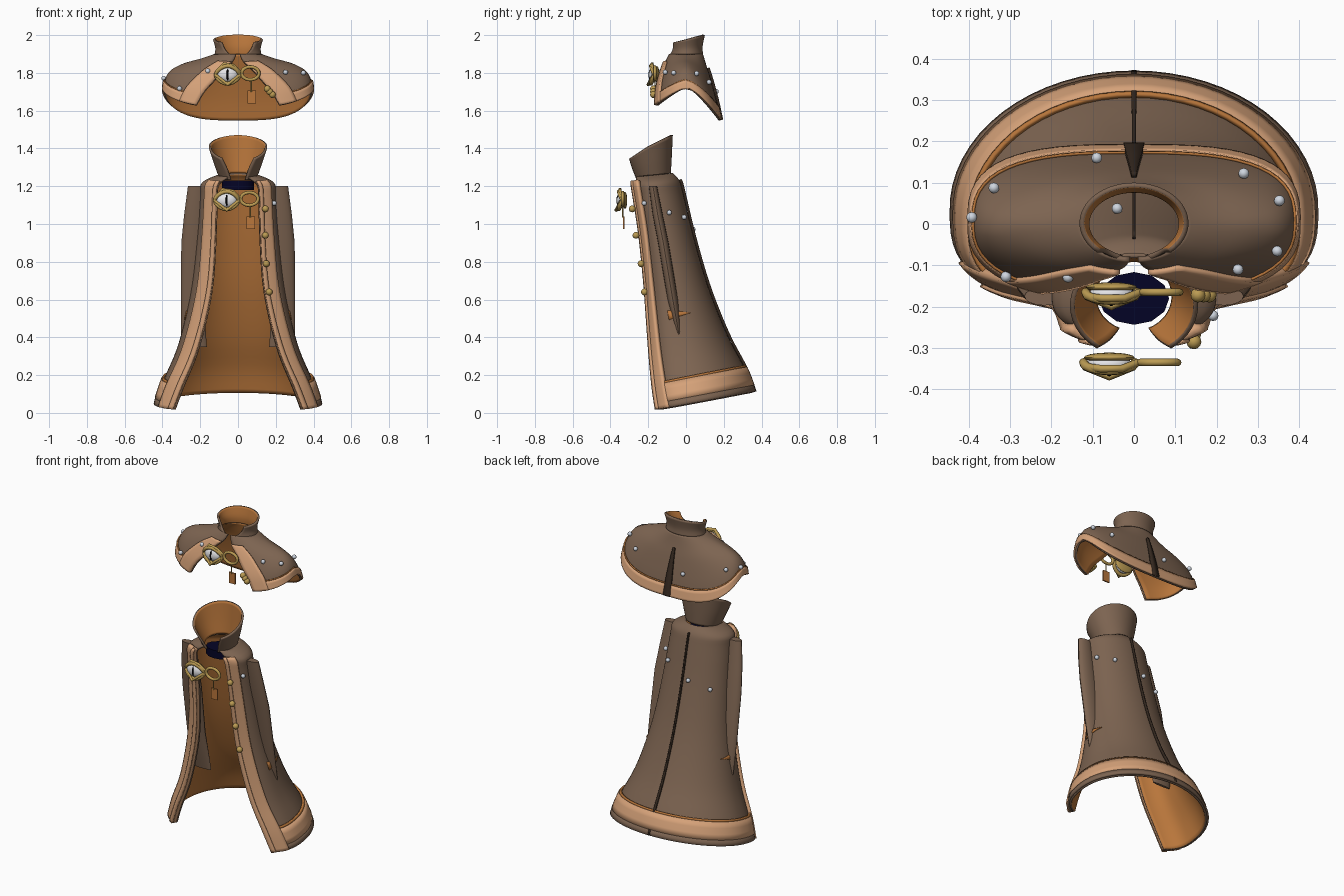
import bpy, bmesh, math
from mathutils import Vector
from mathutils.bvhtree import BVHTree

if "Cube" in bpy.data.objects:
    bpy.data.objects.remove(bpy.data.objects["Cube"])

def material(name, r, g, b):
    m = bpy.data.materials.new(name)
    m.diffuse_color = (*[(c / 255) ** 2.2 for c in (r, g, b)], 1)
    m.use_nodes = True
    m.node_tree.nodes["Principled BSDF"].inputs["Base Color"].default_value = m.diffuse_color
    return m

BROWN = material("brown cloth", 124, 100, 82)
ORANGE = material("orange lining", 184, 118, 62)
TAN = material("tan trim", 212, 160, 120)
DARK = material("dark seam", 55, 44, 36)
GOLD = material("gold", 186, 154, 84)
SILVER = material("silver", 205, 212, 222)
WHITE = material("eye white", 232, 232, 235)
BLACK = material("black", 8, 8, 10)
NAVY = material("navy", 12, 12, 42)

def finish(name, bm, *mats, angle=40):
    me = bpy.data.meshes.new(name)
    bm.to_mesh(me)
    bm.free()
    ob = bpy.data.objects.new(name, me)
    bpy.context.collection.objects.link(ob)
    for m in mats:
        me.materials.append(m)
    bpy.ops.object.select_all(action='DESELECT')
    ob.select_set(True)
    bpy.context.view_layer.objects.active = ob
    bpy.ops.object.shade_smooth_by_angle(angle=math.radians(angle))
    return ob

def spow(a, e):
    return math.copysign(abs(a) ** e, a)

def garment(rows, mid, front_n, back_n, zexp):
    """Surface open at the front. Rows, top to bottom:
    z front, z side, z back, half width, y front, y back, half opening."""
    def row(v):
        f = min(max(v, 0), 1) * (len(rows) - 1)
        i = min(int(f), len(rows) - 2)
        t = f - i
        a, b, c, d = (rows[min(max(k, 0), len(rows) - 1)] for k in (i - 1, i, i + 1, i + 2))
        return [q + .5 * t * (r - p + t * (2 * p - 5 * q + 4 * r - s + t * (3 * (q - r) + s - p)))
                for p, q, r, s in zip(a, b, c, d)]
    def point(u, v):
        zf, zs, zb, rx, yf, yb, xo = row(v)
        nf, nb = (n[0] + (n[1] - n[0]) * v for n in (front_n, back_n))
        a = math.asin(min(.99, max(0, xo / rx) ** (nf / 2)))
        th = a + u * (2 * math.pi - 2 * a)
        s, c = math.sin(th), math.cos(th)
        n = nf if c > 0 else nb
        x, k = rx * spow(s, 2 / n), abs(c) ** (2 / n)
        yc = yf + mid * (yb - yf)
        y, z = (yf, zf) if c > 0 else (yb, zb)
        return Vector((x, yc + (y - yc) * k, zs + (z - zs) * k ** zexp))
    return point

def patch(name, f, mats, u0=0, u1=1, v0=0, v1=1, nu=48, nv=24, off=0, thick=.012, taper=False):
    """Part of a garment surface, lifted by off and thickened inward."""
    bm = bmesh.new()
    grid = []
    for i in range(nu + 1):
        s = i / nu
        u = u0 + (u1 - u0) * s
        col = []
        for j in range(nv + 1):
            h = (j / nv - .5) * (max(.05, 1 - s) if taper else 1) + .5
            v = v0 + (v1 - v0) * h
            e = .004
            du = f(min(u + e, 1), v) - f(max(u - e, 0), v)
            dv = f(u, min(v + e, 1)) - f(u, max(v - e, 0))
            col.append(bm.verts.new(f(u, v) + dv.cross(du).normalized() * off))
        grid.append(col)
    for i in range(nu):
        for j in range(nv):
            q = [grid[i][j], grid[i][j + 1], grid[i + 1][j + 1], grid[i + 1][j]]
            bm.faces.new(q if u1 > u0 else q[::-1])
    ob = finish(name, bm, *mats)
    mod = ob.modifiers.new("thickness", 'SOLIDIFY')
    mod.thickness, mod.offset = thick, -1
    mod.material_offset = len(mats) - 1
    return ob

def ball(name, loc, size, mat, seg=12):
    bm = bmesh.new()
    bmesh.ops.create_uvsphere(bm, u_segments=seg, v_segments=seg // 2 + 2, radius=1)
    bmesh.ops.scale(bm, vec=size, verts=bm.verts)
    bmesh.ops.translate(bm, vec=loc, verts=bm.verts)
    return finish(name, bm, mat, angle=60)

def box(name, loc, size, mat):
    bm = bmesh.new()
    bmesh.ops.create_cube(bm, size=1)
    bmesh.ops.scale(bm, vec=size, verts=bm.verts)
    bmesh.ops.translate(bm, vec=loc, verts=bm.verts)
    return finish(name, bm, mat)

def wire(name, pts, r, mat, closed=True):
    cu = bpy.data.curves.new(name, 'CURVE')
    cu.dimensions, cu.bevel_depth, cu.bevel_resolution = '3D', r, 2
    sp = cu.splines.new('POLY')
    sp.points.add(len(pts) - 1)
    for p, q in zip(sp.points, pts):
        p.co = (*q, 1)
    sp.use_cyclic_u = closed
    cu.materials.append(mat)
    ob = bpy.data.objects.new(name, cu)
    bpy.context.collection.objects.link(ob)
    bpy.ops.object.select_all(action='DESELECT')
    ob.select_set(True)
    bpy.context.view_layer.objects.active = ob
    bpy.ops.object.convert(target='MESH')

def studs(name, ob, spots, r, mat):
    tree = BVHTree.FromPolygons([v.co for v in ob.data.vertices],
                                [p.vertices for p in ob.data.polygons])
    for p in spots:
        co, no, _, _ = tree.find_nearest(Vector(p))
        ball(name, co + no * r * .8, (r, r, r), mat)

# Long coat
coat = garment([
    (1.25, 1.26, 1.27, .105, -.27, -.07, .05),
    (1.21, 1.22, 1.23, .19, -.275, -.035, .10),
    (1.14, 1.15, 1.16, .20, -.265, -.015, .11),
    (.95, .95, .95, .215, -.235, .035, .115),
    (.70, .71, .72, .24, -.21, .10, .13),
    (.50, .52, .54, .275, -.20, .165, .165),
    (.30, .335, .38, .325, -.195, .235, .22),
    (.13, .17, .23, .395, -.19, .315, .29),
    (.01, .05, .11, .435, -.18, .36, .335)], .4, (2.4, 3), (2, 2), 1)
coat_ob = patch("coat", coat, (BROWN, ORANGE), nu=56, nv=32)
patch("coat_hem_lip", coat, (BROWN,), v0=.95, v1=1, nv=2, off=.012, thick=.014)
patch("coat_hem_band", coat, (TAN,), v0=.868, v1=.955, nv=3, off=.015, thick=.017)
patch("coat_hem_piping", coat, (ORANGE,), v0=.858, v1=.868, nv=1, off=.012, thick=.012)
patch("coat_back_seam", coat, (DARK,), u0=.497, u1=.503, v0=.12, v1=1, nu=1, off=.014, thick=.014)
for side, e in (("right", lambda a: a), ("left", lambda a: 1 - a)):
    patch("coat_edge_trim_" + side, coat, (TAN,), e(0), e(.085), .1, 1, 5, 32, .02, .022)
    patch("coat_edge_piping_" + side, coat, (TAN,), e(0), e(.022), .1, 1, 2, 32, .028, .01)
    patch("coat_tear_" + side, coat, (ORANGE,), e(.17), e(.27), .607, .64, 8, 2, .005, .004, True)

# Coat collar, flaring up and open at the front
coat_collar = garment([
    (1.33, 1.41, 1.47, .155, -.325, -.07, .09),
    (1.28, 1.33, 1.36, .13, -.295, -.075, .06),
    (1.23, 1.25, 1.27, .102, -.268, -.08, .04)], .5, (2, 2), (2, 2), 1)
patch("coat_collar", coat_collar, (BROWN, ORANGE), nu=40, nv=10)

# Dark neck plug inside the coat
bm = bmesh.new()
bmesh.ops.create_cone(bm, cap_ends=True, segments=12, radius1=.085, radius2=.085, depth=.05)
bmesh.ops.scale(bm, vec=(1, .75, 1), verts=bm.verts)
bmesh.ops.translate(bm, vec=(0, -.18, 1.205), verts=bm.verts)
finish("neck_plug", bm, NAVY)

# Flat hanging sleeves
for side, sx in (("right", 1), ("left", -1)):
    bm = bmesh.new()
    rings = []
    for z, xi, xo, y, hy in ((1.2, .17, .265, -.175, .022), (1.05, .17, .285, -.15, .027),
                             (.9, .17, .30, -.12, .028), (.6, .18, .303, -.07, .028),
                             (.42, .17, .302, -.038, .016), (.35, .165, .29, -.03, .008)):
        rings.append([bm.verts.new((sx * ((xi + xo) / 2 + (xo - xi) / 2 * math.cos(a)),
                                    y + hy * math.sin(a), z))
                      for a in (k * math.pi / 8 for k in range(16))])
    for a, b in zip(rings, rings[1:]):
        for k in range(16):
            bm.faces.new((a[k], a[k - 1], b[k - 1], b[k]))
    bm.faces.new(rings[0])
    bm.faces.new(rings[-1])
    bmesh.ops.recalc_face_normals(bm, faces=bm.faces)
    finish("sleeve_" + side, bm, BROWN)

# Shoulder cape floating above the coat
cape = garment([
    (1.90, 1.90, 1.90, .125, -.09, .09, .01),
    (1.86, 1.875, 1.84, .20, -.11, .108, .03),
    (1.81, 1.85, 1.78, .29, -.13, .128, .08),
    (1.75, 1.82, 1.71, .35, -.15, .148, .13),
    (1.69, 1.775, 1.64, .383, -.165, .166, .18),
    (1.615, 1.72, 1.55, .395, -.175, .185, .22)], .5, (2, 2.6), (2, 3), 1.4)
cape_ob = patch("cape", cape, (BROWN, ORANGE), nu=56, nv=20)
patch("cape_hem_band", cape, (TAN,), v0=.85, v1=1, nv=4, off=.009, thick=.012)
patch("cape_hem_piping", cape, (ORANGE,), v0=.835, v1=.85, nv=1, off=.006, thick=.006)
patch("cape_back_seam", cape, (DARK,), u0=.497, u1=.503, v0=.25, v1=1, nu=1, off=.012, thick=.012)
for side, e in (("right", lambda a: a), ("left", lambda a: 1 - a)):
    patch("cape_edge_trim_" + side, cape, (TAN,), e(0), e(.06), .22, 1, 5, 16, .012, .014)

# Cape collar
cape_collar = garment([
    (1.955, 1.975, 2.0, .132, -.095, .10, .09),
    (1.92, 1.93, 1.94, .120, -.088, .088, .07),
    (1.89, 1.895, 1.9, .125, -.09, .09, .03)], .5, (2, 2), (2, 2), 1)
patch("cape_collar", cape_collar, (BROWN, ORANGE), nu=40, nv=8)

# Silver studs and gold buttons
studs("cape_stud", cape_ob, [
    (-.39, .015, 1.77), (-.34, .09, 1.77), (-.09, .155, 1.7), (.265, .12, 1.75), (.355, .06, 1.8),
    (.355, -.075, 1.81), (.255, -.12, 1.81), (-.16, -.13, 1.81), (-.315, -.14, 1.72)], .013, SILVER)
studs("coat_stud", coat_ob, [
    (.125, -.29, 1.14), (.195, -.225, 1.11), (.2, -.09, 1.06), (.13, -.015, 1.035),
    (-.04, .03, .97), (-.16, -.01, .93)], .013, SILVER)
for x, y, z in ((.145, -.285, 1.08), (.145, -.265, .94), (.15, -.238, .79), (.165, -.22, .64)):
    ball("coat_button", (x, y, z), (.018, .018, .018), GOLD)
for x, z in ((.155, 1.715), (.168, 1.7), (.182, 1.685)):
    ball("cape_bead", (x, -.172, z), (.018, .018, .018), GOLD)

# Eye clasp with ring, chain and hanging tag
def clasp(part, cx, cy, cz):
    almond, ring = [], []
    for k in range(24):
        a = k * math.pi / 12
        s, c = math.sin(a), math.cos(a)
        almond.append((cx + .062 * c, cy - .02 * abs(s), cz + .047 * s * (1 - .25 * c * c)))
        ring.append((cx + .12 + .046 * c, cy, cz + .008 + .034 * s))
    wire(part + "_eye_frame", almond, .011, GOLD)
    wire(part + "_ring", ring, .009, GOLD)
    wire(part + "_lower_lid", [(cx - .06, cy - .01, cz - .005), (cx, cy - .035, cz - .052),
                               (cx + .06, cy - .01, cz - .005)], .009, GOLD, False)
    wire(part + "_upper_lid", [(cx - .06, cy - .01, cz + .012), (cx - .02, cy - .015, cz + .058),
                               (cx + .03, cy - .015, cz + .05), (cx + .07, cy, cz + .01)],
         .009, GOLD, False)
    ball(part + "_back_plate", (cx, cy + .012, cz), (.062, .012, .045), GOLD, 16)
    ball(part + "_eyeball", (cx, cy - .005, cz), (.054, .026, .04), WHITE, 20)
    ball(part + "_pupil", (cx, cy - .022, cz), (.008, .012, .03), BLACK)
    wire(part + "_chain", [(cx + .125, cy, cz - .025), (cx + .125, cy, cz - .09)], .003, GOLD, False)
    box(part + "_tag", (cx + .128, cy + .005, cz - .118), (.044, .008, .068), ORANGE)

clasp("coat_clasp", -.06, -.335, 1.125)
clasp("cape_clasp", -.055, -.165, 1.79)
